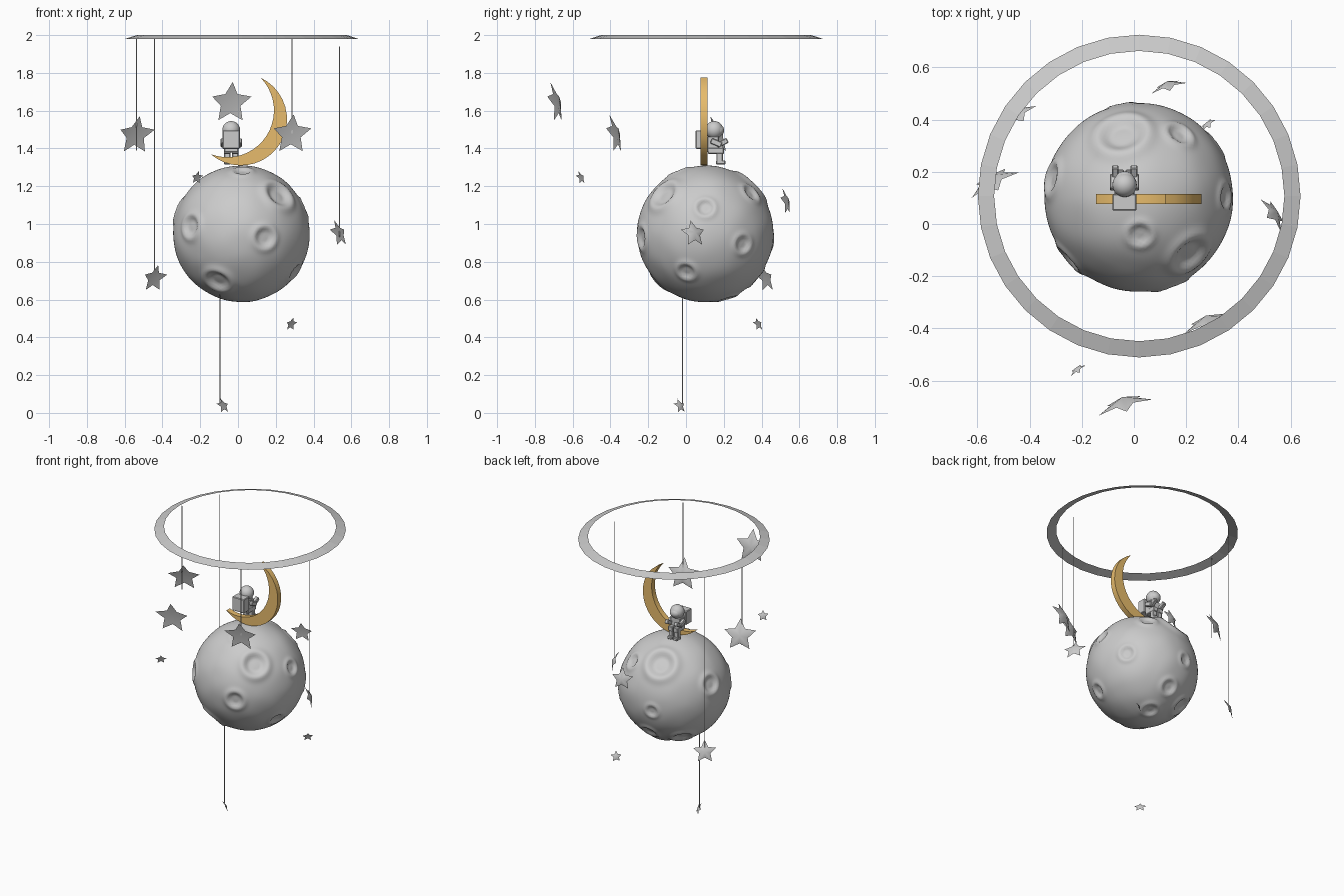
import bpy, bmesh, math
from math import sin, cos, pi
from mathutils import Vector, Matrix, noise

if "Cube" in bpy.data.objects:
    bpy.data.objects.remove(bpy.data.objects["Cube"])

CENTRE = Vector((0.018, 0.102, 0.948))


def finish(name, bm, smooth=None, mat=None):
    bmesh.ops.recalc_face_normals(bm, faces=bm.faces)
    me = bpy.data.meshes.new(name)
    bm.to_mesh(me)
    bm.free()
    ob = bpy.data.objects.new(name, me)
    bpy.context.collection.objects.link(ob)
    if mat:
        me.materials.append(mat)
    if smooth:
        bpy.ops.object.select_all(action='DESELECT')
        ob.select_set(True)
        bpy.context.view_layer.objects.active = ob
        bpy.ops.object.shade_smooth_by_angle(angle=math.radians(smooth))
    return ob


def box(name, centre, size, tilt=0.0, bevel=0.004):
    bm = bmesh.new()
    m = (Matrix.Translation(centre) @ Matrix.Rotation(tilt, 4, 'X')
         @ Matrix.Diagonal((*size, 1)))
    bmesh.ops.create_cube(bm, size=1, matrix=m)
    bmesh.ops.bevel(bm, geom=bm.edges[:], offset=bevel, segments=1, affect='EDGES')
    return finish(name, bm)


def ball(name, centre, size):
    bm = bmesh.new()
    bmesh.ops.create_uvsphere(bm, u_segments=20, v_segments=12, radius=1,
                              matrix=Matrix.Translation(centre) @ Matrix.Diagonal((*size, 1)))
    return finish(name, bm, 60)


# cratered moon: direction from the centre and rim radius of each crater
craters = [
    (0.20, -0.22, 0.21, 0.085), (0.125, -0.34, -0.02, 0.062),
    (-0.125, -0.23, -0.25, 0.075), (-0.27, -0.24, 0.04, 0.065),
    (0.295, 0.20, -0.055, 0.052), (0.285, -0.10, -0.20, 0.052),
    (0.335, 0.0, 0.14, 0.052), (0.16, 0.247, 0.22, 0.055),
    (-0.064, 0.247, 0.255, 0.10), (0.005, -0.143, 0.333, 0.050),
    (-0.335, 0.073, 0.118, 0.065), (-0.067, 0.354, -0.04, 0.045),
    (-0.18, 0.17, -0.26, 0.07), (0.004, 0.276, -0.235, 0.055),
    (0.025, 0.114, -0.343, 0.055)]
dirs = [(Vector(c[:3]).normalized(), c[3]) for c in craters]
R = 0.361
bm = bmesh.new()
bmesh.ops.create_icosphere(bm, subdivisions=6, radius=1)
for v in bm.verts:
    d = v.co.normalized()
    h = 0.003 * noise.noise(d * 3)
    for c, r in dirs:
        t = (d - c).length * R / r
        if t < 1:
            s = max(0, (t - 0.45) / 0.55)
            s = s * s * (3 - 2 * s)
            h += r * (-0.20 + 0.33 * s)
        elif t < 2:
            h += 0.13 * r * math.exp(-((t - 1) / 0.32) ** 2)
    v.co = CENTRE + d * (R + h)
finish("moon", bm, 80)

# hanging ring: a shallow conical band
bm = bmesh.new()
n = 32
loops = []
for r, z in ((0.618, 1.98), (0.556, 2.0)):
    loops.append([bm.verts.new((0.02 + r * cos(2 * pi * i / n), 0.107 + r * sin(2 * pi * i / n), z))
                  for i in range(n)])
for i in range(n):
    j = (i + 1) % n
    bm.faces.new((loops[0][i], loops[0][j], loops[1][j], loops[1][i]))
finish("hanging_ring", bm)

# golden crescent: outer and inner arcs between two tips
gold = bpy.data.materials.new("gold")
gold.diffuse_color = (0.8, 0.5, 0.15, 1)
gold.use_nodes = True
gold.node_tree.nodes["Principled BSDF"].inputs["Base Color"].default_value = gold.diffuse_color
tip_a, tip_b = Vector((0.119, 1.775)), Vector((-0.145, 1.37))
mid = (tip_a + tip_b) / 2
along = (tip_a - tip_b).normalized()
out = Vector((along.y, -along.x))
half = (tip_a - tip_b).length / 2


def arc(depth, steps=20):
    rad = (depth ** 2 + half ** 2) / (2 * depth)
    off = depth - rad
    a = math.atan2(half, -off)
    pts = []
    for i in range(steps + 1):
        t = a * (1 - 2 * i / steps) if off < 0 else (math.atan2(half, -off)) * (1 - 2 * i / steps)
        pts.append(mid + along * rad * sin(t) + out * (off + rad * cos(t)))
    return pts


outer, inner = arc(0.278), arc(0.195)
bm = bmesh.new()
rows = []
for po, pi_ in zip(outer, inner):
    rows.append([bm.verts.new((p.x, y, p.y)) for p, y in
                 ((po, 0.077), (po, 0.115), (pi_, 0.115), (pi_, 0.077))])
for a, b in zip(rows, rows[1:]):
    for k in range(4):
        m = (k + 1) % 4
        bm.faces.new((a[k], a[m], b[m], b[k]))
bmesh.ops.remove_doubles(bm, verts=bm.verts, dist=1e-5)
finish("crescent", bm, 30, gold)

# seated astronaut facing the back
X = -0.036
box("backpack", (X, 0.083, 1.447), (0.092, 0.064, 0.098))
box("torso", (X, 0.143, 1.422), (0.076, 0.062, 0.085))
ball("helmet", (X, 0.150, 1.498), (0.047, 0.047, 0.047))
ball("visor", (X, 0.168, 1.496), (0.038, 0.034, 0.032))
for side, s in (("left", -1), ("right", 1)):
    box(side + "_thigh", (X + s * 0.021, 0.158, 1.388), (0.035, 0.085, 0.034))
    box(side + "_shin", (X + s * 0.021, 0.178, 1.352), (0.033, 0.034, 0.062))
    box(side + "_boot", (X + s * 0.021, 0.184, 1.326), (0.036, 0.048, 0.022))
    box(side + "_upper_arm", (X + s * 0.043, 0.160, 1.430), (0.026, 0.060, 0.030), -0.4)
    box(side + "_forearm", (X + s * 0.036, 0.198, 1.432), (0.026, 0.050, 0.028), 0.5)


# domed five-pointed stars: position, facing direction, radius
def star(name, loc, facing, r):
    z = Vector(facing).normalized()
    y = (Vector((0, 0, 1)) - z * z.z).normalized()
    x = y.cross(z)
    at = lambda a, b, c: Vector(loc) + (x * a + y * b + z * c) * r
    bm = bmesh.new()
    rim = []
    for i in range(10):
        a = pi / 2 + i * pi / 5
        q, h = (1, -0.08) if i % 2 == 0 else (0.5, 0.03)
        rim.append(bm.verts.new(at(q * cos(a), q * sin(a), h)))
    front = bm.verts.new(at(0, 0, 0.24))
    back = bm.verts.new(at(0, 0, 0.06))
    for i in range(10):
        j = (i + 1) % 10
        bm.faces.new((rim[i], rim[j], front))
        bm.faces.new((rim[j], rim[i], back))
    finish(name, bm, 40)


stars = [
    ((-0.037, -0.688, 1.642), (-0.28, 0.93, 0.20), 0.114),
    ((0.284, -0.375, 1.475), (-0.30, 0.92, 0.22), 0.110),
    ((-0.540, 0.165, 1.470), (-0.44, 0.82, 0.30), 0.108),
    ((-0.217, -0.557, 1.246), (-0.55, 0.75, 0.35), 0.037),
    ((0.132, 0.530, 1.118), (-0.28, 0.93, 0.20), 0.075),
    ((0.535, 0.040, 0.950), (0.80, 0.50, 0.33), 0.076),
    ((-0.442, 0.420, 0.712), (-0.55, 0.75, 0.35), 0.077),
    ((0.282, 0.382, 0.470), (-0.60, 0.72, 0.38), 0.037),
    ((-0.078, -0.032, 0.038), (0.63, 0.67, 0.40), 0.042)]
for i, (loc, facing, r) in enumerate(stars):
    star("star_%d" % (i + 1), loc, facing, r)


# flat strings: x, y, top, bottom, turn
strings = [
    (-0.538, 0.140, 1.985, 1.39, 0.0), (-0.442, 0.420, 1.985, 0.74, 0.0),
    (0.286, -0.375, 1.985, 1.48, 0.0), (0.537, 0.035, 1.94, 0.93, 0.0),
    (-0.095, -0.018, 0.64, 0.05, 1.0)]
for i, (x, y, top, low, turn) in enumerate(strings):
    bm = bmesh.new()
    dx, dy = 0.003 * cos(turn), 0.003 * sin(turn)
    bm.faces.new([bm.verts.new(p) for p in (
        (x - dx, y - dy, low), (x + dx, y + dy, low), (x + dx, y + dy, top), (x - dx, y - dy, top))])
    finish("string_%d" % (i + 1), bm)
